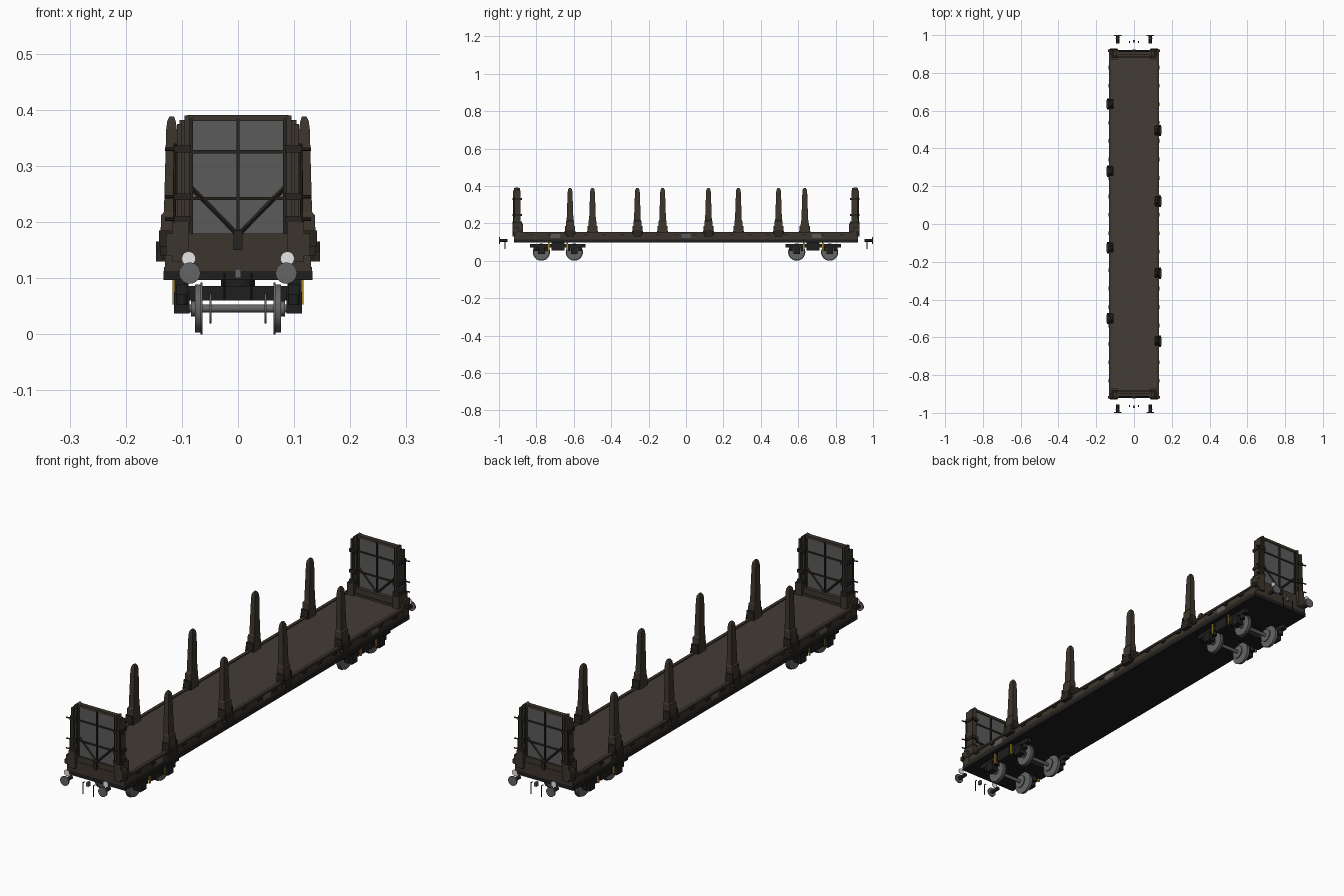
import bpy, bmesh, math
from mathutils import Vector, Matrix

cube = bpy.data.objects.get("Cube")
if cube:
    bpy.data.objects.remove(cube, do_unlink=True)


def material(name, r, g, b):
    m = bpy.data.materials.new(name)
    m.use_nodes = True
    m.diffuse_color = (r, g, b, 1)
    bsdf = next(n for n in m.node_tree.nodes if n.type == 'BSDF_PRINCIPLED')
    bsdf.inputs["Base Color"].default_value = (r, g, b, 1)
    return m


DECK = material("deck brown", 0.055, 0.045, 0.036)
RUST = material("weathered brown", 0.046, 0.036, 0.026)
DARK = material("dark brown", 0.022, 0.018, 0.014)
PANEL = material("panel grey", 0.105, 0.105, 0.105)
STEEL = material("wheel steel", 0.13, 0.13, 0.13)
BLACK = material("chassis black", 0.013, 0.013, 0.013)
YELLOW = material("brake yellow", 0.42, 0.25, 0.015)
WHITE = material("lamp white", 0.95, 0.95, 0.95)


def box(bm, x0, x1, y0, y1, z0, z1):
    size = Matrix.Diagonal((abs(x1 - x0), abs(y1 - y0), abs(z1 - z0), 1))
    mid = Matrix.Translation(((x0 + x1) / 2, (y0 + y1) / 2, (z0 + z1) / 2))
    bmesh.ops.create_cube(bm, size=1, matrix=mid @ size)


def rod(bm, a, b, r, r2=None, sides=12):
    a, b = Vector(a), Vector(b)
    d = b - a
    mat = Matrix.Translation((a + b) / 2) @ d.to_track_quat('Z', 'Y').to_matrix().to_4x4()
    res = bmesh.ops.create_cone(bm, cap_ends=True, segments=sides, radius1=r,
                                radius2=r if r2 is None else r2, depth=d.length, matrix=mat)
    for f in {f for v in res['verts'] for f in v.link_faces}:
        f.smooth = len(f.verts) == 4 and sides > 6


def loft(bm, rings):
    """Stacked rectangles: (z, x0, x1, half depth)."""
    rows = [[bm.verts.new(p) for p in ((a, -h, z), (b, -h, z), (b, h, z), (a, h, z))]
            for z, a, b, h in rings]
    for lo, hi in zip(rows, rows[1:]):
        for i in range(4):
            j = (i + 1) % 4
            bm.faces.new((lo[i], lo[j], hi[j], hi[i]))
    bm.faces.new(rows[0][::-1])
    bm.faces.new(rows[-1])


def build(name, mat, draw, turn=0, loc=(0, 0, 0)):
    bm = bmesh.new()
    draw(bm)
    bmesh.ops.recalc_face_normals(bm, faces=bm.faces)
    bmesh.ops.transform(bm, verts=bm.verts,
                        matrix=Matrix.Translation(loc) @ Matrix.Rotation(turn, 4, 'Z'))
    mesh = bpy.data.meshes.new(name)
    bm.to_mesh(mesh)
    bm.free()
    mesh.materials.append(mat)
    ob = bpy.data.objects.new(name, mesh)
    bpy.context.scene.collection.objects.link(ob)
    return ob


# Deck and chassis
build("deck", DECK, lambda bm: box(bm, -0.122, 0.122, -0.915, 0.915, 0.112, 0.15))
build("underframe", BLACK, lambda bm: box(bm, -0.133, 0.133, -0.92, 0.92, 0.097, 0.113))


def side_sills(bm):
    for s in (-1, 1):
        box(bm, s * 0.12, s * 0.128, -0.918, 0.918, 0.113, 0.15)
        box(bm, s * 0.12, s * 0.133, -0.918, 0.918, 0.146, 0.154)
        box(bm, s * 0.12, s * 0.132, -0.918, 0.918, 0.113, 0.12)


def lashing_loops(bm):
    for s in (-1, 1):
        for i in range(18):
            y = -0.83 + i * 0.0976
            box(bm, s * 0.128, s * 0.135, y - 0.01, y + 0.01, 0.135, 0.143)


def sill_plates(bm):
    for s in (-1, 1):
        for y in (-0.7, 0, 0.7):
            box(bm, s * 0.127, s * 0.13, y - 0.025, y + 0.025, 0.121, 0.143)


build("side_sills", RUST, side_sills)
build("lashing_loops", DARK, lashing_loops)
build("sill_plates", PANEL, sill_plates)


# Swivelling side stakes, drawn for the +x side
def stake(bm):
    loft(bm, [(0.15, 0.108, 0.139, 0.023), (0.212, 0.109, 0.137, 0.021),
              (0.218, 0.109, 0.132, 0.018), (0.365, 0.109, 0.128, 0.013),
              (0.38, 0.111, 0.126, 0.011), (0.388, 0.114, 0.122, 0.006)])


def stake_socket(bm):
    box(bm, 0.118, 0.146, -0.022, 0.022, 0.13, 0.165)
    for s in (-1, 1):
        box(bm, 0.11, 0.141, s * 0.02, s * 0.027, 0.148, 0.185)
    rod(bm, (0.138, -0.03, 0.152), (0.138, 0.03, 0.152), 0.006)


for turn, rows in ((0, (-0.62, -0.26, 0.12, 0.495)), (math.pi, (-0.5, -0.125, 0.28, 0.635))):
    for y in rows:
        build("side_stake", RUST, stake, turn, (0, y, 0))
        build("stake_socket", DARK, stake_socket, turn, (0, y, 0))


# End wall, drawn at the front
def end_panel(bm):
    box(bm, -0.088, 0.088, -0.91, -0.9, 0.175, 0.386)


def end_frame(bm):
    box(bm, -0.13, 0.13, -0.92, -0.88, 0.112, 0.158)
    box(bm, -0.11, 0.11, -0.918, -0.885, 0.15, 0.18)
    box(bm, -0.09, 0.09, -0.914, -0.896, 0.38, 0.391)
    for s in (-1, 1):
        box(bm, s * 0.086, s * 0.095, -0.92, -0.888, 0.15, 0.39)
        box(bm, s * 0.1, s * 0.109, -0.924, -0.884, 0.15, 0.375)
        box(bm, s * 0.09, s * 0.104, -0.912, -0.893, 0.15, 0.382)
        box(bm, s * 0.088, s * 0.118, -0.928, -0.872, 0.13, 0.2)
        box(bm, s * 0.113, s * 0.128, -0.928, -0.895, 0.14, 0.18)


def end_braces(bm):
    for y in (-0.911, -0.899):
        for x in (-0.083, 0, 0.083):
            box(bm, x - 0.003, x + 0.003, y - 0.004, y + 0.004, 0.175, 0.385)
        for z in (0.242, 0.325):
            box(bm, -0.086, 0.086, y - 0.003, y + 0.003, z - 0.003, z + 0.003)
        for s in (-1, 1):
            rod(bm, (s * 0.084, y, 0.262), (s * 0.003, y, 0.18), 0.004, sides=4)
    box(bm, -0.008, 0.008, -0.925, -0.91, 0.15, 0.185)


def end_fittings(bm):
    for s in (-1, 1):
        for z in (0.205, 0.245, 0.33):
            box(bm, s * 0.084, s * 0.113, -0.927, -0.878, z - 0.006, z + 0.006)
            rod(bm, (s * 0.1, -0.92, z), (s * 0.13, -0.925, z), 0.003, sides=6)
        rod(bm, (s * 0.114, -0.922, 0.15), (s * 0.112, -0.92, 0.34), 0.003, sides=6)
        box(bm, s * 0.12, s * 0.138, -0.925, -0.91, 0.14, 0.157)


# Buffers and coupling, drawn at the front
def buffers(bm):
    for s in (-1, 1):
        rod(bm, (s * 0.086, -1.0, 0.109), (s * 0.086, -0.994, 0.109), 0.019, sides=24)


def buffer_stems(bm):
    for s in (-1, 1):
        rod(bm, (s * 0.086, -0.994, 0.109), (s * 0.086, -0.955, 0.109), 0.008)


def coupling_hook(bm):
    box(bm, -0.005, 0.005, -0.975, -0.96, 0.1, 0.116)


def hoses(bm):
    for s in (-1, 1):
        rod(bm, (s * 0.024, -0.968, 0.062), (s * 0.024, -0.968, 0.108), 0.002, sides=6)
        rod(bm, (s * 0.024, -0.968, 0.107), (s * 0.024, -0.958, 0.107), 0.002, sides=6)


def lamps(bm):
    for s in (-1, 1):
        rod(bm, (s * 0.088, -0.982, 0.135), (s * 0.088, -0.98, 0.135), 0.0125, sides=20)


for turn in (0, math.pi):
    for name, mat, draw in (("end_panel", PANEL, end_panel), ("end_frame", RUST, end_frame),
                            ("end_braces", DARK, end_braces), ("end_fittings", DARK, end_fittings),
                            ("buffer_heads", STEEL, buffers), ("buffer_stems", BLACK, buffer_stems),
                            ("coupling_hook", STEEL, coupling_hook), ("brake_hoses", BLACK, hoses),
                            ("end_lamps", WHITE, lamps)):
        build(name, mat, draw, turn)


# Bogies, drawn around their own centre
AXLES = (-0.088, 0.088)


def wheelsets(bm):
    for y in AXLES:
        rod(bm, (-0.1, y, 0.046), (0.1, y, 0.046), 0.007)
        for s in (-1, 1):
            rod(bm, (s * 0.066, y, 0.046), (s * 0.077, y, 0.046), 0.043, sides=32)
            rod(bm, (s * 0.063, y, 0.046), (s * 0.067, y, 0.046), 0.046, sides=32)
            rod(bm, (s * 0.077, y, 0.046), (s * 0.084, y, 0.046), 0.014, sides=16)
            rod(bm, (s * 0.047, y, 0.046), (s * 0.051, y, 0.046), 0.027, sides=24)


def bogie_frame(bm):
    for s in (-1, 1):
        box(bm, s * 0.09, s * 0.11, -0.148, 0.148, 0.07, 0.09)
        box(bm, s * 0.088, s * 0.114, -0.035, 0.035, 0.055, 0.098)
        for y in AXLES:
            box(bm, s * 0.086, s * 0.114, y - 0.018, y + 0.018, 0.037, 0.075)
            for d in (-0.032, 0.032):
                rod(bm, (s * 0.1, y + d, 0.052), (s * 0.1, y + d, 0.075), 0.01)
    box(bm, -0.1, 0.1, -0.035, 0.035, 0.06, 0.086)
    rod(bm, (0, 0, 0.08), (0, 0, 0.1), 0.03, sides=16)


def brake_levers(bm):
    for s in (-1, 1):
        for y in (-0.05, 0.05):
            box(bm, s * 0.112, s * 0.117, y - 0.004, y + 0.004, 0.053, 0.097)


for y in (-0.685, 0.68):
    build("wheelsets", STEEL, wheelsets, 0, (0, y, 0))
    build("bogie_frame", BLACK, bogie_frame, 0, (0, y, 0))
    build("brake_levers", YELLOW, brake_levers, 0, (0, y, 0))
